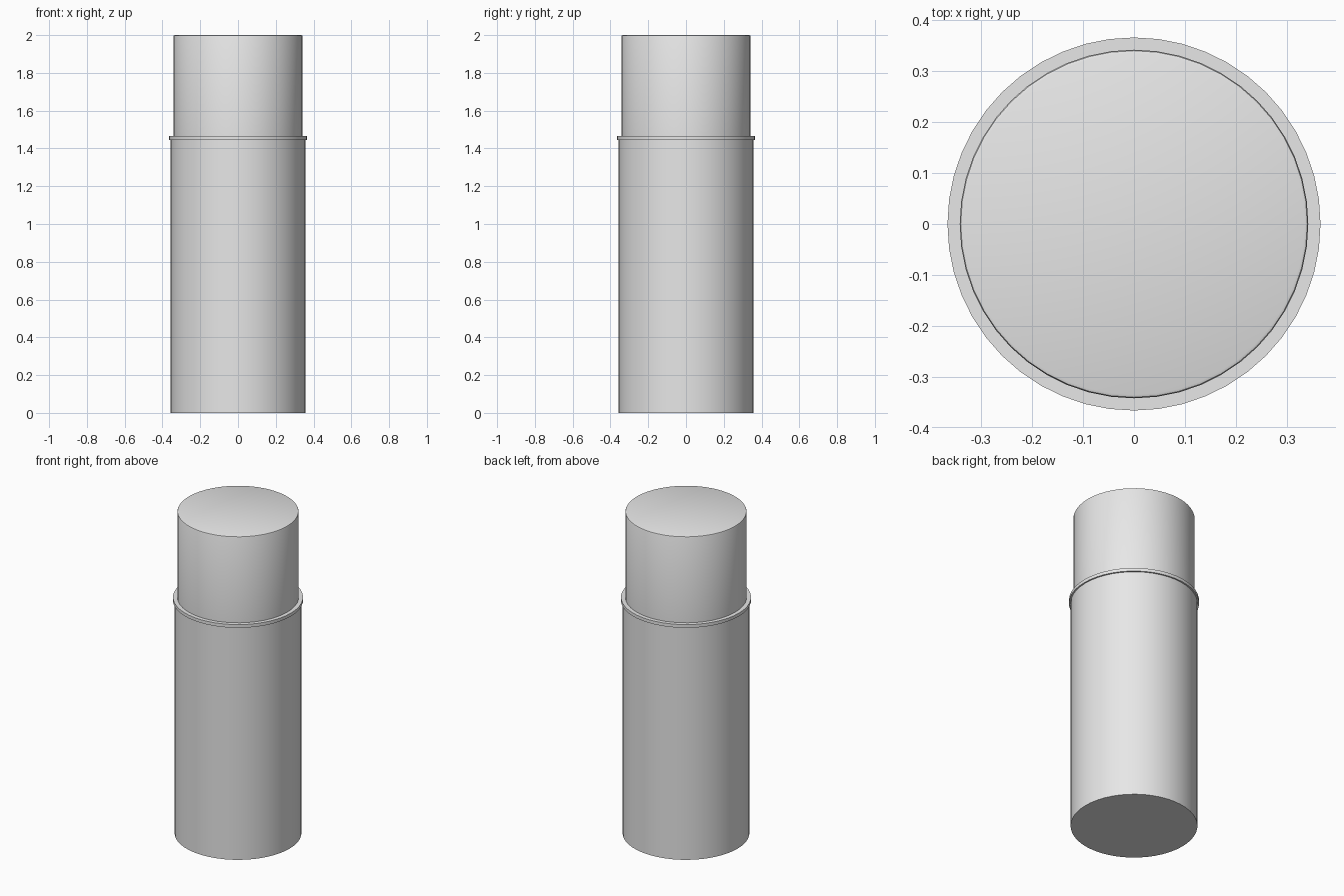
import bpy
import bmesh
import math

if "Cube" in bpy.data.objects:
    bpy.data.objects.remove(bpy.data.objects["Cube"])

SIDES = 48

grey = bpy.data.materials.new("light_grey")
grey.diffuse_color = (0.8, 0.8, 0.8, 1.0)
grey.use_nodes = True
grey.node_tree.nodes["Principled BSDF"].inputs["Base Color"].default_value = grey.diffuse_color


def lathe(name, profile, close_bottom=False, close_top=False):
    """Turn a (radius, height) profile around z, with optional end discs."""
    bm = bmesh.new()
    rings = []
    for r, z in profile:
        rings.append([bm.verts.new((r * math.cos(2 * math.pi * i / SIDES),
                                    r * math.sin(2 * math.pi * i / SIDES), z))
                      for i in range(SIDES)])
    for low, high in zip(rings, rings[1:]):
        for i in range(SIDES):
            j = (i + 1) % SIDES
            bm.faces.new((low[i], low[j], high[j], high[i]))
    if close_bottom:
        bm.faces.new(rings[0][::-1])
    if close_top:
        bm.faces.new(rings[-1])
    mesh = bpy.data.meshes.new(name)
    bm.to_mesh(mesh)
    bm.free()
    mesh.materials.append(grey)
    obj = bpy.data.objects.new(name, mesh)
    bpy.context.collection.objects.link(obj)
    bpy.ops.object.select_all(action='DESELECT')
    obj.select_set(True)
    bpy.context.view_layer.objects.active = obj
    bpy.ops.object.shade_smooth_by_angle(angle=math.radians(40))
    return obj


# Main tube with a closed base
lathe("body", [(0.357, 0.0), (0.357, 1.445)], close_bottom=True)

# Thin collar where the cap meets the body
lathe("collar", [(0.357, 1.445), (0.366, 1.445), (0.366, 1.465), (0.342, 1.465)])

# Narrower cap with a slightly softened top edge
lathe("cap", [(0.342, 1.465), (0.342, 1.993), (0.340, 1.998), (0.335, 2.0)],
      close_top=True)
